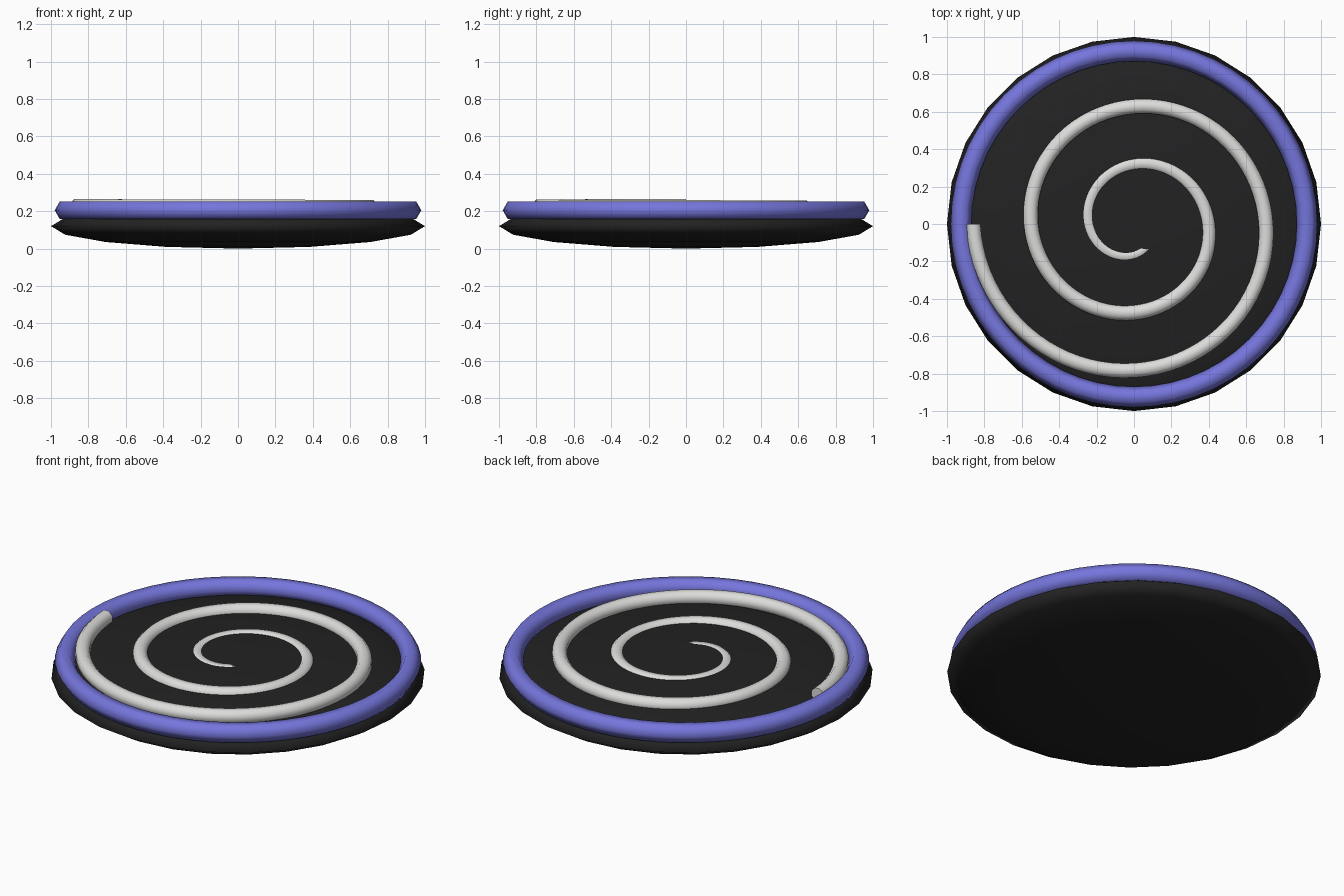
import bpy, bmesh, math
from math import sin, cos, pi

if "Cube" in bpy.data.objects:
    bpy.data.objects.remove(bpy.data.objects["Cube"])


def material(name, rgb):
    m = bpy.data.materials.new(name)
    m.diffuse_color = (*rgb, 1)
    m.use_nodes = True
    m.node_tree.nodes["Principled BSDF"].inputs["Base Color"].default_value = m.diffuse_color
    return m


def finish(name, bm, mat, sharp_angle=None):
    bmesh.ops.recalc_face_normals(bm, faces=bm.faces[:])
    me = bpy.data.meshes.new(name)
    bm.to_mesh(me)
    bm.free()
    me.materials.append(mat)
    ob = bpy.data.objects.new(name, me)
    bpy.context.collection.objects.link(ob)
    for p in me.polygons:
        p.use_smooth = True
    if sharp_angle:
        bpy.context.view_layer.objects.active = ob
        ob.select_set(True)
        bpy.ops.object.shade_smooth_by_angle(angle=math.radians(sharp_angle))
        ob.select_set(False)
    return ob


def tube(centres, radius, sides, turn, closed):
    """Sweep an upright polygon along (angle, radius, z) points around z."""
    bm = bmesh.new()
    rings = []
    for a, r, z in centres:
        ring = []
        for i in range(sides):
            t = 2 * pi * i / sides + turn
            d = r + radius * cos(t)
            ring.append(bm.verts.new((d * cos(a), d * sin(a), z + radius * sin(t))))
        rings.append(ring)
    n = len(rings)
    for j in range(n if closed else n - 1):
        p, q = rings[j], rings[(j + 1) % n]
        for i in range(sides):
            k = (i + 1) % sides
            bm.faces.new((p[i], p[k], q[k], q[i]))
    if not closed:
        bm.faces.new(rings[0])
        bm.faces.new(rings[-1])
    return bm


black = material("black", (0.016, 0.016, 0.016))
blue = material("periwinkle_blue", (0.18, 0.18, 0.72))
white = material("off_white", (0.72, 0.72, 0.71))

# Squashed sphere body
bm = bmesh.new()
bmesh.ops.create_uvsphere(bm, u_segments=28, v_segments=8, radius=1)
for v in bm.verts:
    v.co.z = 0.12 + 0.12 * v.co.z
finish("disc_body", bm, black)

# Hexagonal-section rim ring
N = 56
finish("rim_ring", tube([(2 * pi * j / N, 0.925, 0.205) for j in range(N)],
                        0.055, 6, 0, True), blue)

# Spiral tube, rising out of the body as it winds outwards (k = quarter turns)
S = 20
path = []
for j in range(-S, 9 * S + 1):
    k = j / S
    path.append((-pi / 2 - k * pi / 2, 0.165 + 0.0772 * k, 0.1985 + 0.0031 * k))
finish("spiral", tube(path, 0.042, 8, pi / 8, False), white, 60)
